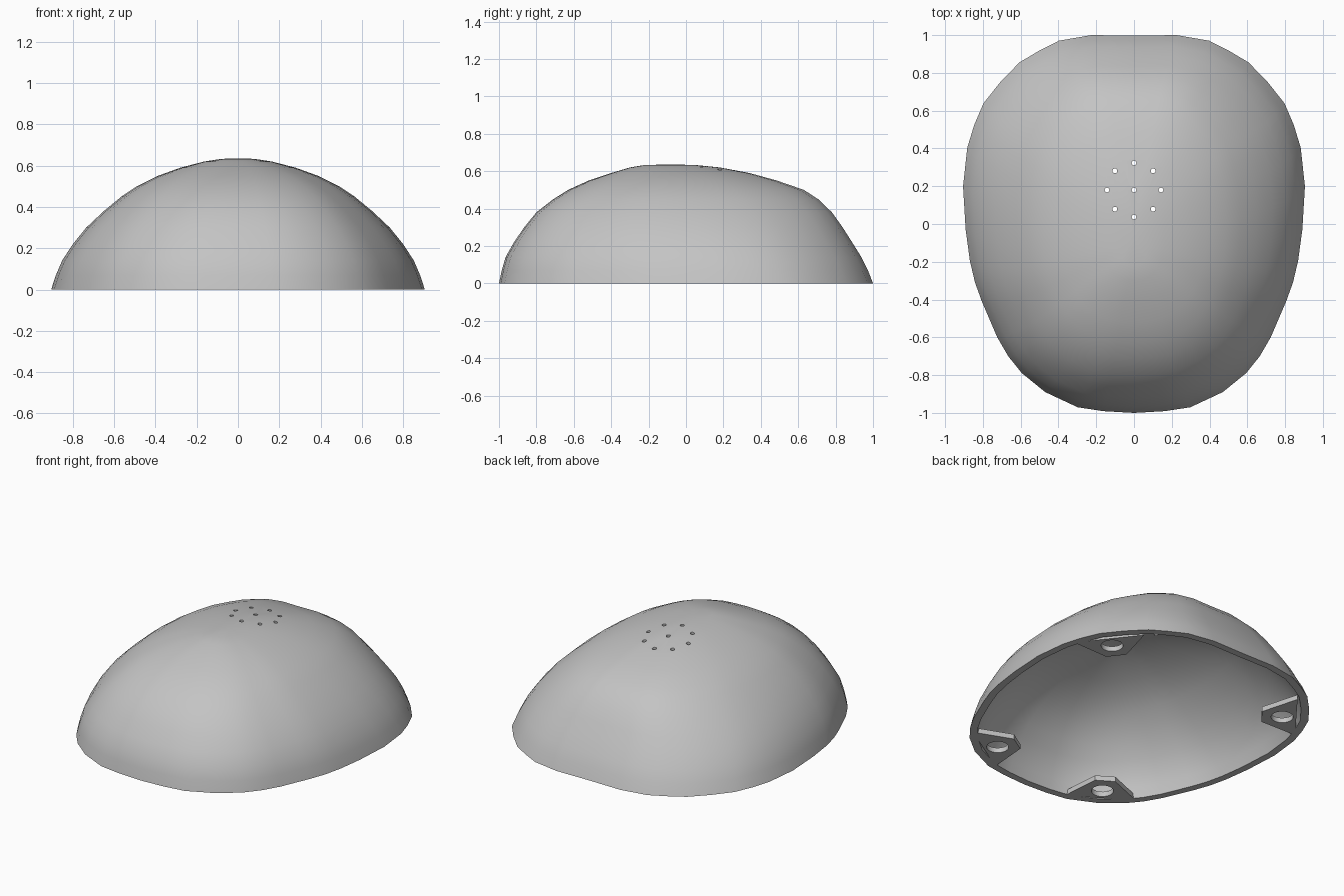
import bpy, bmesh
from math import sin, cos, pi, radians
from mathutils import Matrix, Vector

cube = bpy.data.objects.get("Cube")
if cube:
    bpy.data.objects.remove(cube, do_unlink=True)

grey = bpy.data.materials.new("plain grey")
grey.use_nodes = True
GREY = (0.55, 0.55, 0.55, 1)
grey.diffuse_color = GREY
grey.node_tree.nodes["Principled BSDF"].inputs["Base Color"].default_value = GREY

WALL = 0.045
CROWN = 0.636

# Half outline from back to front, as shares of half width and of length
HALF_OUTLINE = [
    (0, 0.997), (0.25, 1), (0.44, 0.965), (0.56, 0.9), (0.67, 0.83), (0.78, 0.71),
    (0.88, 0.576), (0.935, 0.44), (0.975, 0.3), (1, 0.06), (0.985, -0.155),
    (0.96, -0.3), (0.93, -0.4), (0.89, -0.487), (0.8, -0.652), (0.735, -0.74),
    (0.656, -0.817), (0.52, -0.904), (0.33, -0.974), (0.18, -0.992), (0, -1),
]
OUTLINE = HALF_OUTLINE + [(-x, t) for x, t in HALF_OUTLINE[-2:0:-1]]
SEGMENTS = len(OUTLINE)

# Dome sections: height, front edge y, back edge y, half width
SECTIONS = [
    (0.00, -1.000, 1.000, 0.905),
    (0.07, -0.985, 0.973, 0.882),
    (0.14, -0.965, 0.938, 0.852),
    (0.22, -0.920, 0.888, 0.800),
    (0.30, -0.865, 0.837, 0.735),
    (0.38, -0.800, 0.780, 0.650),
    (0.45, -0.710, 0.707, 0.565),
    (0.50, -0.630, 0.630, 0.490),
    (0.55, -0.520, 0.485, 0.390),
    (0.59, -0.400, 0.340, 0.280),
    (0.62, -0.300, 0.180, 0.165),
    (0.633, -0.220, 0.050, 0.080),
]


def make_object(name, bm):
    bmesh.ops.recalc_face_normals(bm, faces=bm.faces)
    mesh = bpy.data.meshes.new(name)
    bm.to_mesh(mesh)
    bm.free()
    mesh.materials.append(grey)
    obj = bpy.data.objects.new(name, mesh)
    bpy.context.collection.objects.link(obj)
    return obj


def section_ring(bm, section, inset, z_scale):
    """One level of the dome, set in from the outer skin if needed."""
    z, front, back, half = section
    middle = 0.15 - 0.23 * z / CROWN
    ring = []
    for x, t in OUTLINE:
        reach = back - inset - middle if t > 0 else middle - front - inset
        ring.append(bm.verts.new((x * (half - inset), middle + t * reach, z * z_scale)))
    return ring


def cut(obj, places, radius, z_low, z_high):
    """Drill upright round holes through an object."""
    bm = bmesh.new()
    for x, y in places:
        bmesh.ops.create_cone(bm, cap_ends=True, segments=24, radius1=radius,
                              radius2=radius, depth=z_high - z_low,
                              matrix=Matrix.Translation((x, y, (z_low + z_high) / 2)))
    cutter = make_object("hole_cutter", bm)
    cutter.hide_render = True
    mod = obj.modifiers.new("holes", 'BOOLEAN')
    mod.operation = 'DIFFERENCE'
    mod.solver = 'EXACT'
    mod.object = cutter
    bpy.context.view_layer.objects.active = obj
    bpy.ops.object.modifier_apply(modifier=mod.name)
    bpy.data.objects.remove(cutter, do_unlink=True)


# Hollow dome: outer skin down to the flat rim, then the inner skin back up
INNER = 0.93
bm = bmesh.new()
rings = [section_ring(bm, s, 0, 1) for s in reversed(SECTIONS)]
rings += [section_ring(bm, s, WALL, INNER) for s in SECTIONS]
for upper, lower in zip(rings, rings[1:]):
    for i in range(SEGMENTS):
        j = (i + 1) % SEGMENTS
        bm.faces.new((upper[i], upper[j], lower[j], lower[i]))
for ring, z in ((rings[0], CROWN), (rings[-1], CROWN * INNER)):
    tip = bm.verts.new((0, -0.08, z))
    for i in range(SEGMENTS):
        bm.faces.new((ring[i], ring[(i + 1) % SEGMENTS], tip))
dome = make_object("dome_shell", bm)

# Ring of small vents around a central one
vents = [(0, 0.18)] + [(0.143 * cos(k * pi / 4), 0.18 + 0.143 * sin(k * pi / 4))
                       for k in range(8)]
cut(dome, vents, 0.0125, 0.4, 0.8)


# Mounting tabs inside the rim, tapering inwards, each with a screw hole
def mounting_tab(name, x, y, angle, side):
    out = Vector((cos(angle), sin(angle), 0))
    across = Vector((-out.y, out.x, 0))
    bm = bmesh.new()
    outline = ((0.083, -0.21), (0.083, 0.21), (-0.12, 0.06), (-0.12, -0.06))
    corners = []
    for d, w in outline:
        p = Vector((x, y, 0)) + out * d + across * w
        corners.append(bm.verts.new((p.x * side, p.y, 0)))
    base = bm.faces.new(corners)
    top = bmesh.ops.extrude_face_region(bm, geom=[base])["geom"]
    bmesh.ops.translate(bm, vec=(0, 0, 0.032),
                        verts=[v for v in top if isinstance(v, bmesh.types.BMVert)])
    tab = make_object(name, bm)
    cut(tab, [(x * side, y)], 0.065, -0.1, 0.2)
    return tab


parts = [dome]
for label, side in (("left", 1), ("right", -1)):
    parts.append(mounting_tab("front_tab_" + label, 0.40, -0.765, radians(-58), side))
    parts.append(mounting_tab("back_tab_" + label, 0.65, 0.575, radians(38), side))

# Smooth skins with crisp rims
for obj in bpy.context.view_layer.objects:
    obj.select_set(obj in parts)
bpy.context.view_layer.objects.active = dome
bpy.ops.object.shade_smooth_by_angle(angle=radians(35))
